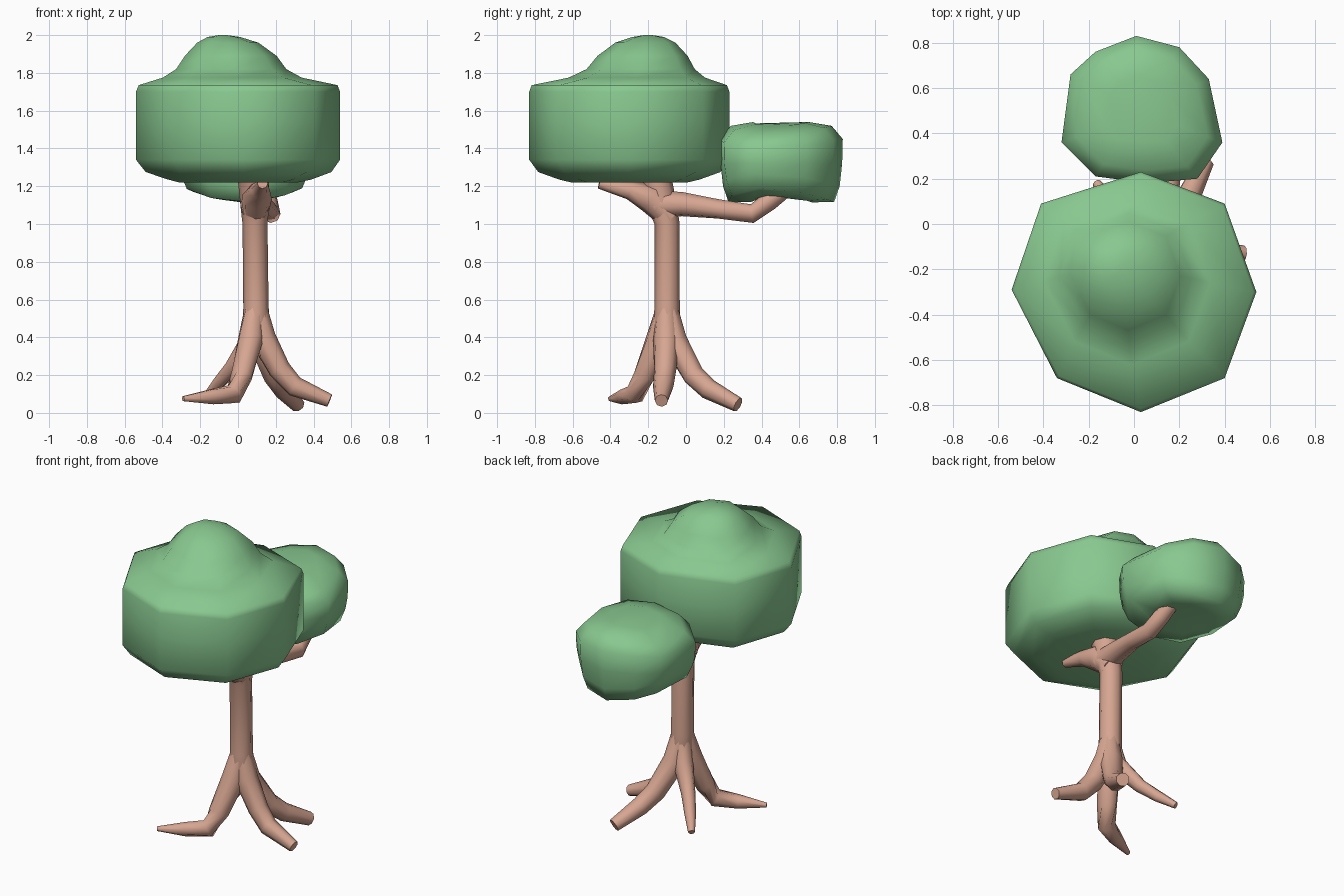
import bpy, math
from mathutils import Vector


def material(name, rgb):
    m = bpy.data.materials.new(name)
    m.diffuse_color = (*rgb, 1)
    return m


leaf = material("leaf green", (0.25, 0.58, 0.28))
bark = material("bark", (0.68, 0.38, 0.285))


def skin_rings(name, rings, mat, angle):
    """Join equal-length rings of points into one closed, smooth mesh."""
    n = len(rings[0])
    verts = [p for r in rings for p in r]
    faces = [tuple(reversed(range(n))),
             tuple(range((len(rings) - 1) * n, len(rings) * n))]
    for k in range(len(rings) - 1):
        for i in range(n):
            a, b = k * n + i, k * n + (i + 1) % n
            faces.append((a, b, b + n, a + n))
    me = bpy.data.meshes.new(name)
    me.from_pydata(verts, [], faces)
    me.materials.append(mat)
    ob = bpy.data.objects.new(name, me)
    bpy.context.collection.objects.link(ob)
    bpy.ops.object.select_all(action='DESELECT')
    ob.select_set(True)
    bpy.context.view_layer.objects.active = ob
    bpy.ops.object.shade_smooth_by_angle(angle=math.radians(angle))
    return ob


def limb(name, path, sides=8):
    """Tapered tube along (x, y, z, radius) points."""
    pts = [Vector(p[:3]) for p in path]
    rings = []
    for i, p in enumerate(pts):
        t = (pts[min(i + 1, len(pts) - 1)] - pts[max(i - 1, 0)]).normalized()
        q = Vector((0, 0, 1)).rotation_difference(t)
        r = path[i][3]
        rings.append([p + q @ Vector((r * math.cos(2 * math.pi * k / sides),
                                      r * math.sin(2 * math.pi * k / sides), 0))
                      for k in range(sides)])
    return skin_rings(name, rings, bark, 60)


# Trunk
limb("trunk", [(.10, -.10, .30, .045), (.10, -.10, .42, .075), (.095, -.10, .56, .067),
               (.09, -.10, 1.0, .066), (.09, -.12, 1.08, .075), (.08, -.17, 1.28, .085)])

# Four spreading roots
limb("right_root", [(.10, -.10, .58, .05), (.13, -.105, .40, .07), (.22, -.11, .23, .06),
                    (.30, -.12, .14, .055), (.485, -.13, .065, .035)])
limb("front_root", [(.09, -.10, .58, .05), (.07, -.14, .40, .07), (.02, -.22, .20, .06),
                    (-.02, -.27, .10, .055), (-.14, -.33, .085, .042), (-.29, -.40, .075, .014)])
limb("back_root", [(.10, -.10, .58, .05), (.12, -.06, .38, .07), (.19, .04, .20, .06),
                   (.24, .12, .125, .055), (.315, .275, .043, .04)])
limb("left_root", [(.09, -.10, .55, .05), (.07, -.07, .38, .06), (-.03, .02, .24, .042),
                   (-.10, .10, .16, .034), (-.165, .18, .09, .02)])

# Branches into the foliage
limb("back_branch", [(.09, -.16, 1.10, .08), (.11, -.02, 1.105, .065), (.15, .17, 1.08, .052),
                     (.175, .35, 1.055, .05), (.16, .44, 1.12, .05), (.14, .55, 1.2, .04)])
limb("front_branch", [(.09, -.08, 1.03, .065), (.10, -.19, 1.14, .08),
                      (.12, -.30, 1.18, .05), (.13, -.46, 1.215, .028)])

# Large canopy: an eight-sided drum with an off-centre dome
octagon = [(.51, .0), (.37, .39), (.0, .53), (-.44, .39),
           (-.57, .01), (-.37, -.38), (.0, -.53), (.37, -.38)]
profile = [  # height, scale, centre x, centre y
    (1.22, .58, .02, -.30), (1.235, .70, .03, -.30), (1.275, .91, .03, -.30),
    (1.34, 1, .03, -.30), (1.54, 1, .03, -.30), (1.70, 1, .03, -.30),
    (1.735, .975, .03, -.30), (1.775, .68, -.01, -.26), (1.82, .54, -.02, -.24),
    (1.89, .45, -.025, -.23), (1.96, .30, -.045, -.215), (1.99, .16, -.07, -.2),
    (2.0, .04, -.08, -.2)]
skin_rings("large_canopy", [[(cx + s * x, cy + s * y, z) for x, y in octagon]
                            for z, s, cx, cy in profile], leaf, 80)

# Small canopy: a rounded block, bent down at its left and right sides
outline = [(.36, -.14), (.30, .14), (.17, .28), (-.02, .33), (-.20, .26),
           (-.31, .16), (-.35, -.14), (-.20, -.29), (.03, -.32), (.25, -.30)]
layers = [  # height, scale, side bend
    (1.115, .50, .10), (1.115, .86, .07), (1.20, .95, .05), (1.32, .99, 0),
    (1.45, 1, -.03), (1.52, .82, -.05), (1.54, .45, -.08)]
skin_rings("small_canopy", [[(.03 + s * x, .50 + s * y, z + b * (s * x / .3) ** 2)
                             for x, y in outline] for z, s, b in layers], leaf, 80)
